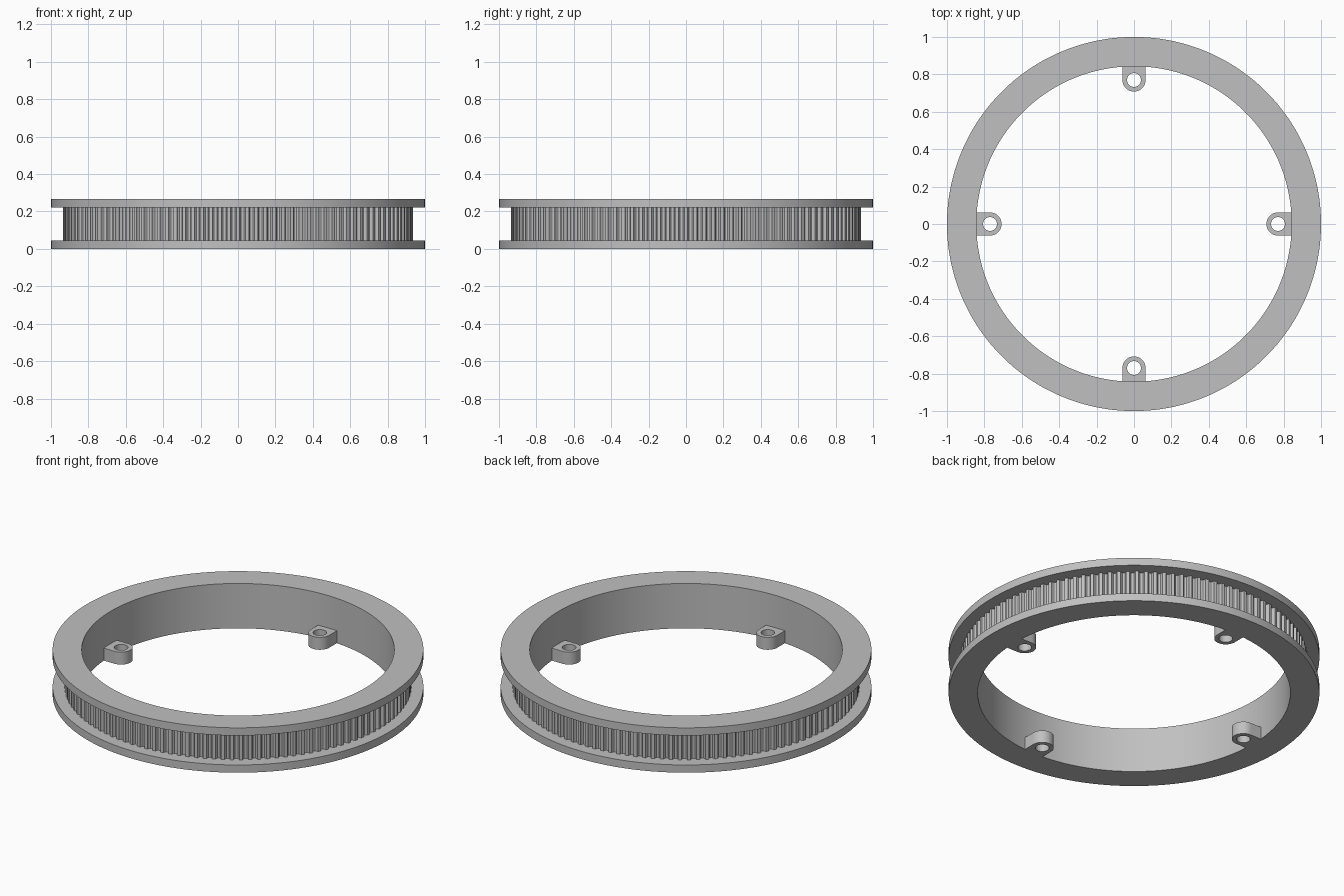
import bpy, bmesh
from math import sin, cos, pi, radians

if "Cube" in bpy.data.objects:
    bpy.data.objects.remove(bpy.data.objects["Cube"])

TEETH = 120
R_IN, R_OUT, R_LAND = 0.843, 1.0, 0.935
HEIGHT, FLANGE = 0.267, 0.046

grey = bpy.data.materials.new("plain grey")
grey.diffuse_color = (0.53, 0.53, 0.53, 1)
grey.use_nodes = True
grey.node_tree.nodes["Principled BSDF"].inputs["Base Color"].default_value = grey.diffuse_color


def finish(name, bm):
    bmesh.ops.recalc_face_normals(bm, faces=bm.faces)
    mesh = bpy.data.meshes.new(name)
    bm.to_mesh(mesh)
    bm.free()
    mesh.materials.append(grey)
    obj = bpy.data.objects.new(name, mesh)
    bpy.context.collection.objects.link(obj)
    bpy.ops.object.select_all(action='DESELECT')
    obj.select_set(True)
    bpy.context.view_layer.objects.active = obj
    bpy.ops.object.shade_smooth_by_angle(angle=radians(25))
    return obj


def loft(bm, sections):
    """Closed sweep: join each closed section to the next, and last to first."""
    rows = [[bm.verts.new(p) for p in s] for s in sections]
    n = len(rows[0])
    for i, a in enumerate(rows):
        b = rows[(i + 1) % len(rows)]
        for j in range(n):
            k = (j + 1) % n
            bm.faces.new((a[j], a[k], b[k], b[j]))


# Pulley ring: flanged section swept round, with rounded belt grooves
# groove shape: (fraction of tooth pitch, depth)
GROOVE = [(-0.31, 0), (-0.28, 0.005), (-0.25, 0.011), (-0.15, 0.0168),
          (0, 0.0185), (0.15, 0.0168), (0.25, 0.011), (0.28, 0.005), (0.31, 0)]
sections = []
for t in range(TEETH):
    for frac, depth in GROOVE:
        a = (t + 0.5 + frac) * 2 * pi / TEETH
        r = R_LAND - depth
        profile = [(R_IN, 0), (R_OUT, 0), (R_OUT, FLANGE), (r, FLANGE),
                   (r, HEIGHT - FLANGE), (R_OUT, HEIGHT - FLANGE),
                   (R_OUT, HEIGHT), (R_IN, HEIGHT)]
        sections.append([(q * cos(a), q * sin(a), z) for q, z in profile])
bm = bmesh.new()
loft(bm, sections)
finish("pulley_ring", bm)

# Screw tabs: round inner end, square end set into the ring, through hole
TAB_R, TAB_W, TAB_L, TAB_H, HOLE = 0.77, 0.062, 0.075, 0.074, 0.037
N = 48
for q, side in enumerate(("right", "back", "left", "front")):
    turn = q * pi / 2
    sections = []
    for i in range(N):
        a = 2 * pi * i / N
        dx, dy = cos(a), sin(a)
        if dx > 1e-6:
            s = 1 / max(abs(dx), abs(dy))
            outer = (dx * s * TAB_L, dy * s * TAB_W)
        else:
            outer = (dx * TAB_W, dy * TAB_W)
        inner = (dx * HOLE, dy * HOLE)
        ring = []
        for (x, y), z in ((inner, 0), (outer, 0), (outer, TAB_H), (inner, TAB_H)):
            x += TAB_R
            ring.append((x * cos(turn) - y * sin(turn),
                         x * sin(turn) + y * cos(turn), z))
        sections.append(ring)
    bm = bmesh.new()
    loft(bm, sections)
    finish("screw_tab_" + side, bm)
